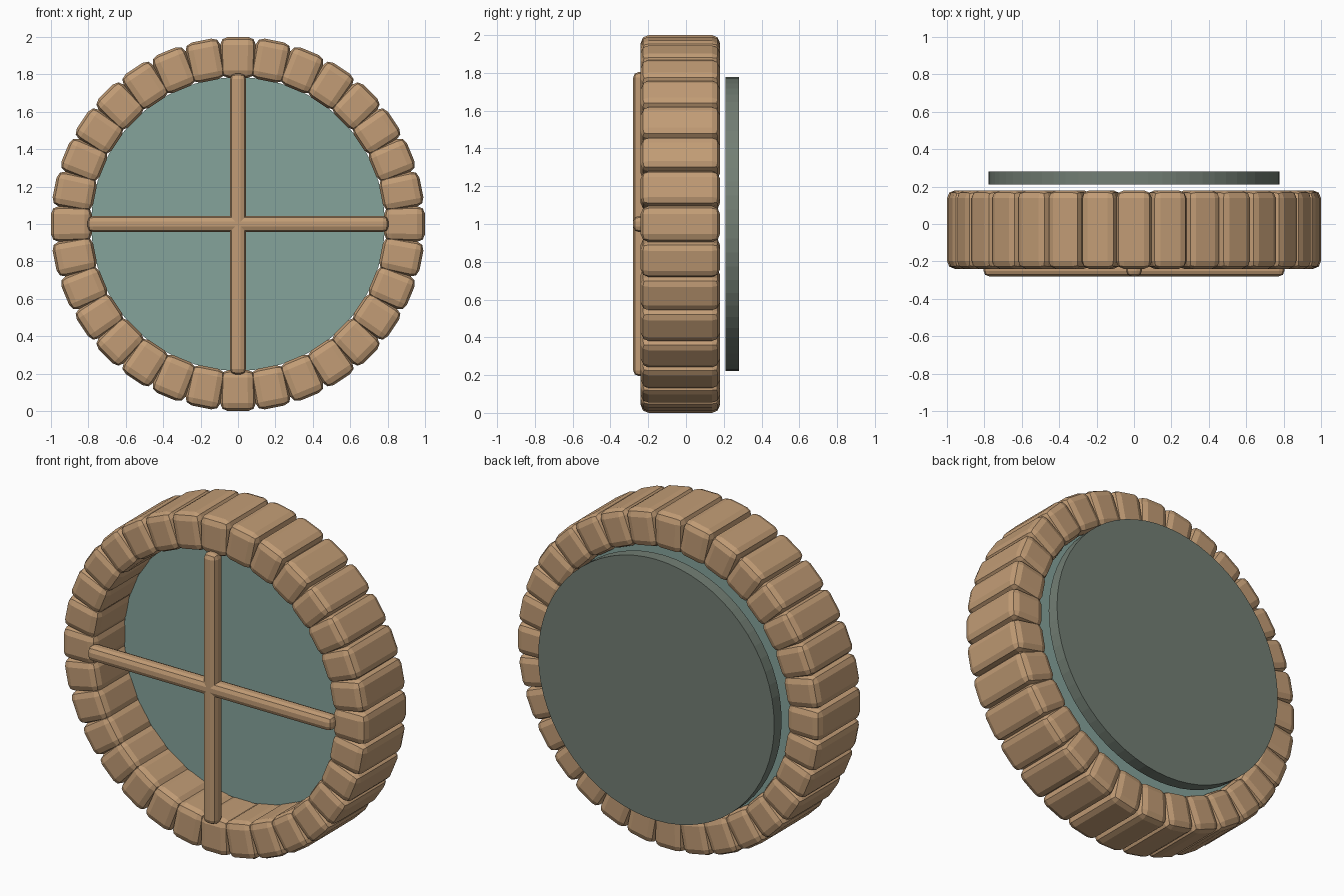
import bpy, bmesh
from math import pi
from mathutils import Matrix, Vector

if "Cube" in bpy.data.objects:
    bpy.data.objects.remove(bpy.data.objects["Cube"])


def material(name, rgb):
    m = bpy.data.materials.new(name)
    m.diffuse_color = (*rgb, 1)
    m.use_nodes = True
    m.node_tree.nodes["Principled BSDF"].inputs["Base Color"].default_value = m.diffuse_color
    return m


WOOD = material("tan_stone", (0.54, 0.335, 0.18))
GLASS = material("teal_glass", (0.235, 0.37, 0.33))
BACK = material("grey_green", (0.17, 0.21, 0.175))
CENTRE = Vector((0, 0, 1))


def finish(bm, name, mat):
    bmesh.ops.recalc_face_normals(bm, faces=bm.faces)
    me = bpy.data.meshes.new(name)
    bm.to_mesh(me)
    bm.free()
    me.materials.append(mat)
    ob = bpy.data.objects.new(name, me)
    bpy.context.collection.objects.link(ob)
    return ob


def bevel(ob, width, segments):
    b = ob.modifiers.new("Bevel", 'BEVEL')
    b.width, b.segments = width, segments
    b.limit_method = 'ANGLE'


# Ring of 32 rounded blocks, slightly overlapping towards the inside
COUNT, R_IN, R_OUT, Y0, Y1 = 32, 0.78, 1.0, -0.24, 0.18
bm = bmesh.new()
for i in range(COUNT):
    rot = Matrix.Translation(CENTRE) @ Matrix.Rotation(2 * pi * i / COUNT, 4, 'Y')
    geo = bmesh.ops.create_cube(bm, size=1)
    for v in geo["verts"]:
        outer = v.co.z > 0
        half = 0.096 if outer else 0.092
        v.co = rot @ Vector((half if v.co.x > 0 else -half,
                             Y1 if v.co.y > 0 else Y0,
                             R_OUT if outer else R_IN))
bevel(finish(bm, "block_ring", WOOD), 0.042, 2)

# Crossed window bars on the front
for name, size in (("upright_bar", (0.086, 0.086, 1.61)), ("cross_bar", (1.61, 0.086, 0.086))):
    bm = bmesh.new()
    bmesh.ops.create_cube(bm, size=1)
    bmesh.ops.scale(bm, vec=size, verts=bm.verts)
    bmesh.ops.translate(bm, vec=(0, -0.237, 1), verts=bm.verts)
    bevel(finish(bm, name, WOOD), 0.03, 2)


# Round pane inside the ring and the backing disc behind it
def disc(name, radius, y0, y1, mat):
    bm = bmesh.new()
    bmesh.ops.create_cone(bm, cap_ends=True, segments=64, radius1=radius,
                          radius2=radius, depth=y1 - y0,
                          matrix=Matrix.Translation((0, (y0 + y1) / 2, 1))
                          @ Matrix.Rotation(pi / 2, 4, 'X'))
    finish(bm, name, mat)


disc("glass_pane", 0.785, 0.05, 0.12, GLASS)
disc("backing_disc", 0.777, 0.21, 0.28, BACK)
